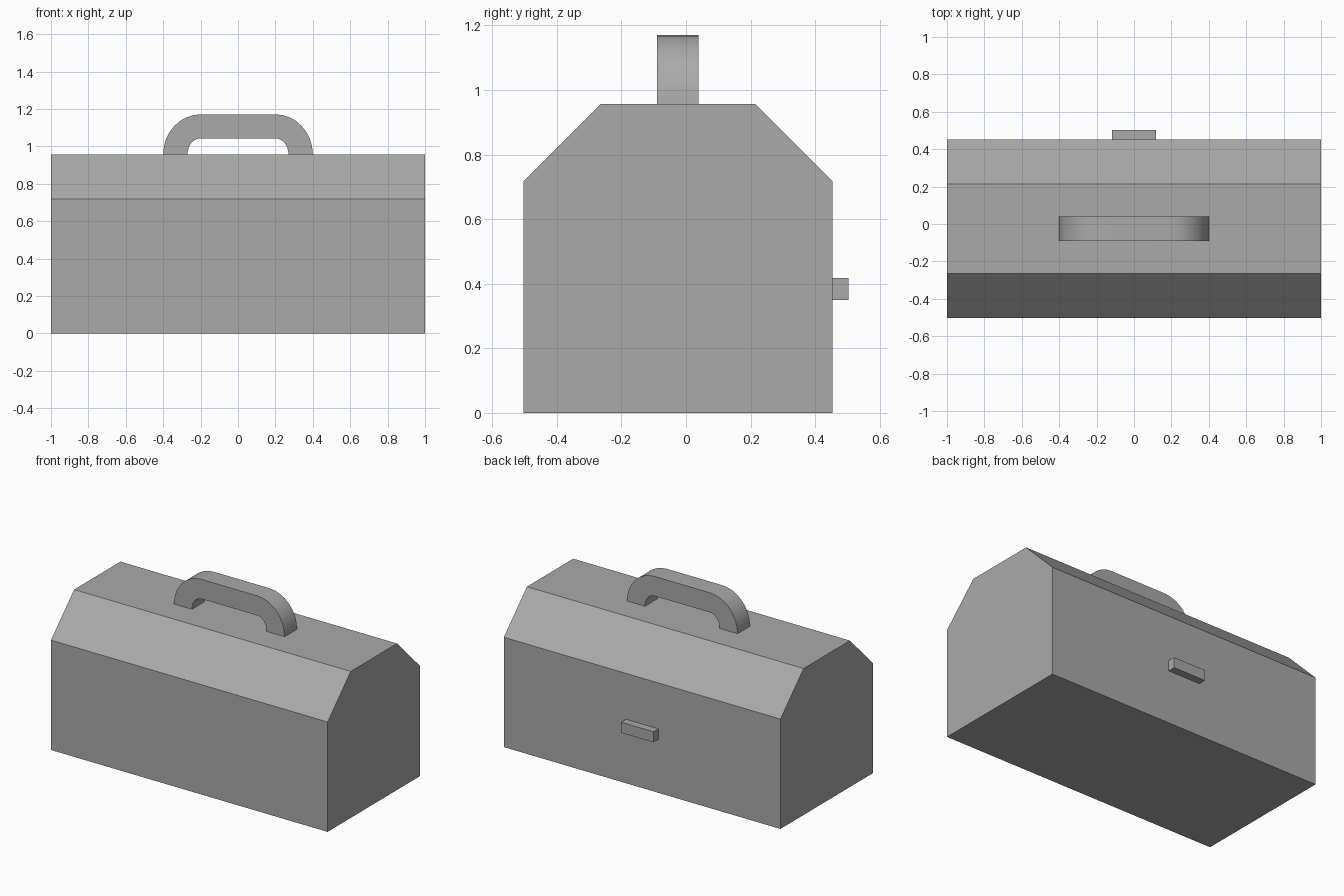
import bpy
from math import sin, cos, pi, radians

if "Cube" in bpy.data.objects:
    bpy.data.objects.remove(bpy.data.objects["Cube"], do_unlink=True)

grey = bpy.data.materials.new("plain_grey")
grey.use_nodes = True
colour = (0.4, 0.4, 0.4, 1)
grey.diffuse_color = colour
grey.node_tree.nodes["Principled BSDF"].inputs["Base Color"].default_value = colour


def extrude(name, profile, place, start, end):
    """Closed solid made by sweeping a flat outline from start to end."""
    n = len(profile)
    verts = [place(a, b, d) for d in (start, end) for a, b in profile]
    faces = [tuple(range(n)), tuple(range(2 * n - 1, n - 1, -1))]
    faces += [(i, i + n, (i + 1) % n + n, (i + 1) % n) for i in range(n)]
    mesh = bpy.data.meshes.new(name)
    mesh.from_pydata(verts, [], faces)
    mesh.materials.append(grey)
    obj = bpy.data.objects.new(name, mesh)
    bpy.context.collection.objects.link(obj)
    # make all normals face outward
    bpy.ops.object.select_all(action='DESELECT')
    obj.select_set(True)
    bpy.context.view_layer.objects.active = obj
    bpy.ops.object.mode_set(mode='EDIT')
    bpy.ops.mesh.select_all(action='SELECT')
    bpy.ops.mesh.normals_make_consistent(inside=False)
    bpy.ops.object.mode_set(mode='OBJECT')
    return obj


def along_x(y, z, x):
    return (x, y, z)


def along_y(x, z, y):
    return (x, y, z)


# Box with bevelled lid
TOP = 0.957
box = [(-0.503, 0), (0.453, 0), (0.453, 0.718), (0.214, TOP),
       (-0.264, TOP), (-0.503, 0.718)]
extrude("toolbox_body", box, along_x, -1, 1)

# Latch on the back
latch = [(0.453, 0.349), (0.503, 0.349), (0.503, 0.418), (0.453, 0.418)]
extrude("latch", latch, along_x, -0.117, 0.117)


# Arched carrying handle
def arch(rx, rz, steps=8):
    right = [(0.2 + rx * cos(pi / 2 * i / steps), TOP + rz * sin(pi / 2 * i / steps))
             for i in range(steps + 1)]
    return right + [(-x, z) for x, z in reversed(right)]


handle = extrude("handle", arch(0.2, 0.214) + arch(0.07, 0.086)[::-1],
                 along_y, -0.09, 0.039)
bpy.ops.object.shade_smooth_by_angle(angle=radians(30))
